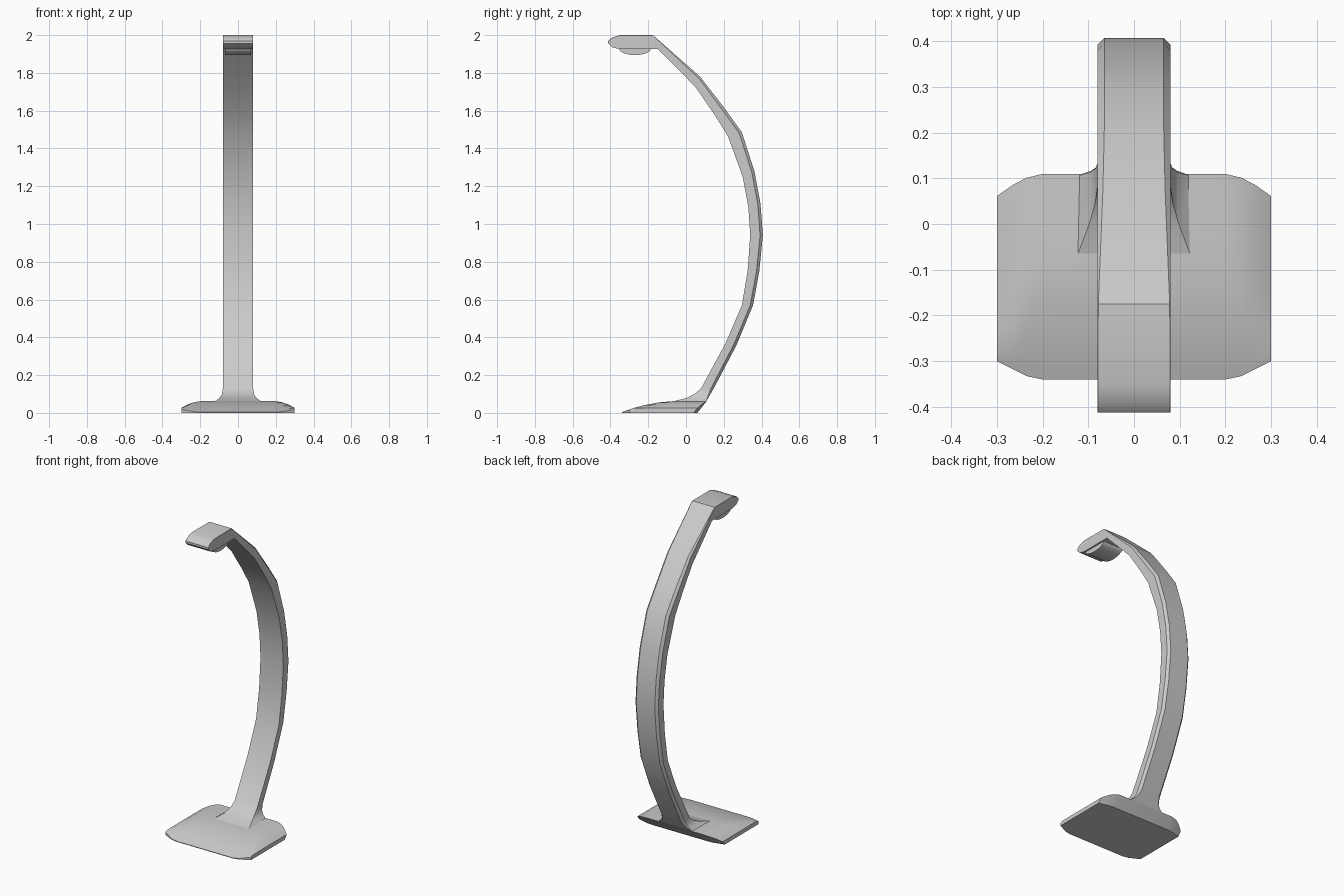
import bpy, bmesh, math

if "Cube" in bpy.data.objects:
    bpy.data.objects.remove(bpy.data.objects["Cube"])


def finish(name, bm, angle=32):
    bmesh.ops.remove_doubles(bm, verts=bm.verts, dist=1e-5)
    bmesh.ops.recalc_face_normals(bm, faces=bm.faces)
    mesh = bpy.data.meshes.new(name)
    bm.to_mesh(mesh)
    bm.free()
    ob = bpy.data.objects.new(name, mesh)
    bpy.context.collection.objects.link(ob)
    bpy.ops.object.select_all(action='DESELECT')
    ob.select_set(True)
    bpy.context.view_layer.objects.active = ob
    bpy.ops.object.shade_smooth_by_angle(angle=math.radians(angle))
    return ob


def loft(name, rings, angle=32):
    """Skin a list of equal-length closed rings and cap both ends."""
    bm = bmesh.new()
    vs = [[bm.verts.new(p) for p in r] for r in rings]
    n = len(rings[0])
    for a, b in zip(vs, vs[1:]):
        for i in range(n):
            j = (i + 1) % n
            bm.faces.new((a[i], a[j], b[j], b[i]))
    bm.faces.new(vs[0])
    bm.faces.new(vs[-1])
    return finish(name, bm, angle)


def interp(table, t):
    for (a, u), (b, v) in zip(table, table[1:]):
        if t <= b:
            return u + (v - u) * (t - a) / (b - a)
    return table[-1][1]


# Base: wedge rising to the back, rounded shoulders, undercut rear face
slope = [(-0.34, 0.004), (-0.28, 0.025), (-0.22, 0.041), (-0.14, 0.056), (-0.07, 0.062), (0.2, 0.062)]
shoulder = [(0, 0.062), (0.20, 0.062), (0.235, 0.056), (0.265, 0.046), (0.30, 0.026)]
rings = []
for x in (-0.3, -0.265, -0.235, -0.2, 0, 0.2, 0.235, 0.265, 0.3):
    h = interp(shoulder, abs(x))
    front = -0.34 + 0.5 * max(0, abs(x) - 0.22)
    back = 0.06 - 0.25 * max(0, abs(x) - 0.22)
    ring = [(x, back, 0), (x, front, 0)]
    for y in (front, -0.28, -0.22, -0.14, -0.07, 0.0):
        ring.append((x, y, min(interp(slope, y), h)))
    ring.append((x, back + 0.8 * h, h))
    rings.append(ring)
loft("base", rings)

# Arm with flared foot and flat head: inner y,z / outer y,z / half width / chamfer
stations = [
    (-0.08, 0.058, 0.104, 0.055, 0.128, 0.0),
    (0.00, 0.078, 0.117, 0.078, 0.098, 0.005),
    (0.045, 0.10, 0.13, 0.10, 0.085, 0.01),
    (0.08, 0.13, 0.147, 0.13, 0.08, 0.015),
    (0.21, 0.37, 0.268, 0.36, 0.08, 0.015),
    (0.296, 0.57, 0.355, 0.57, 0.08, 0.015),
    (0.326, 0.75, 0.388, 0.75, 0.08, 0.015),
    (0.34, 0.94, 0.407, 0.94, 0.08, 0.015),
    (0.33, 1.09, 0.394, 1.11, 0.08, 0.015),
    (0.30, 1.25, 0.362, 1.28, 0.08, 0.015),
    (0.222, 1.465, 0.296, 1.485, 0.08, 0.015),
    (0.15, 1.58, 0.205, 1.612, 0.08, 0.015),
    (0.05, 1.725, 0.075, 1.78, 0.08, 0.012),
    (-0.148, 1.926, -0.175, 2.0, 0.08, 0.002),
    (-0.35, 1.926, -0.35, 2.0, 0.08, 0.001),
    (-0.39, 1.935, -0.395, 1.985, 0.08, 0.001),
    (-0.412, 1.955, -0.412, 1.968, 0.08, 0.001),
]
rings = []
for iy, iz, oy, oz, w, c in stations:
    k = c / math.hypot(oy - iy, oz - iz)
    my, mz = oy + (iy - oy) * k, oz + (iz - oz) * k
    rings.append([(-w, iy, iz), (-w, my, mz), (-w + c, oy, oz),
                  (w - c, oy, oz), (w, my, mz), (w, iy, iz)])
loft("arm", rings)

# Lens: shallow rounded bulge under the head
rings = []
for x in (-0.07, 0.07):
    rings.append([(x, -0.27 - 0.085 * math.cos(math.pi * i / 10),
                   1.93 - 0.036 * math.sin(math.pi * i / 10)) for i in range(11)])
loft("lens", rings)
